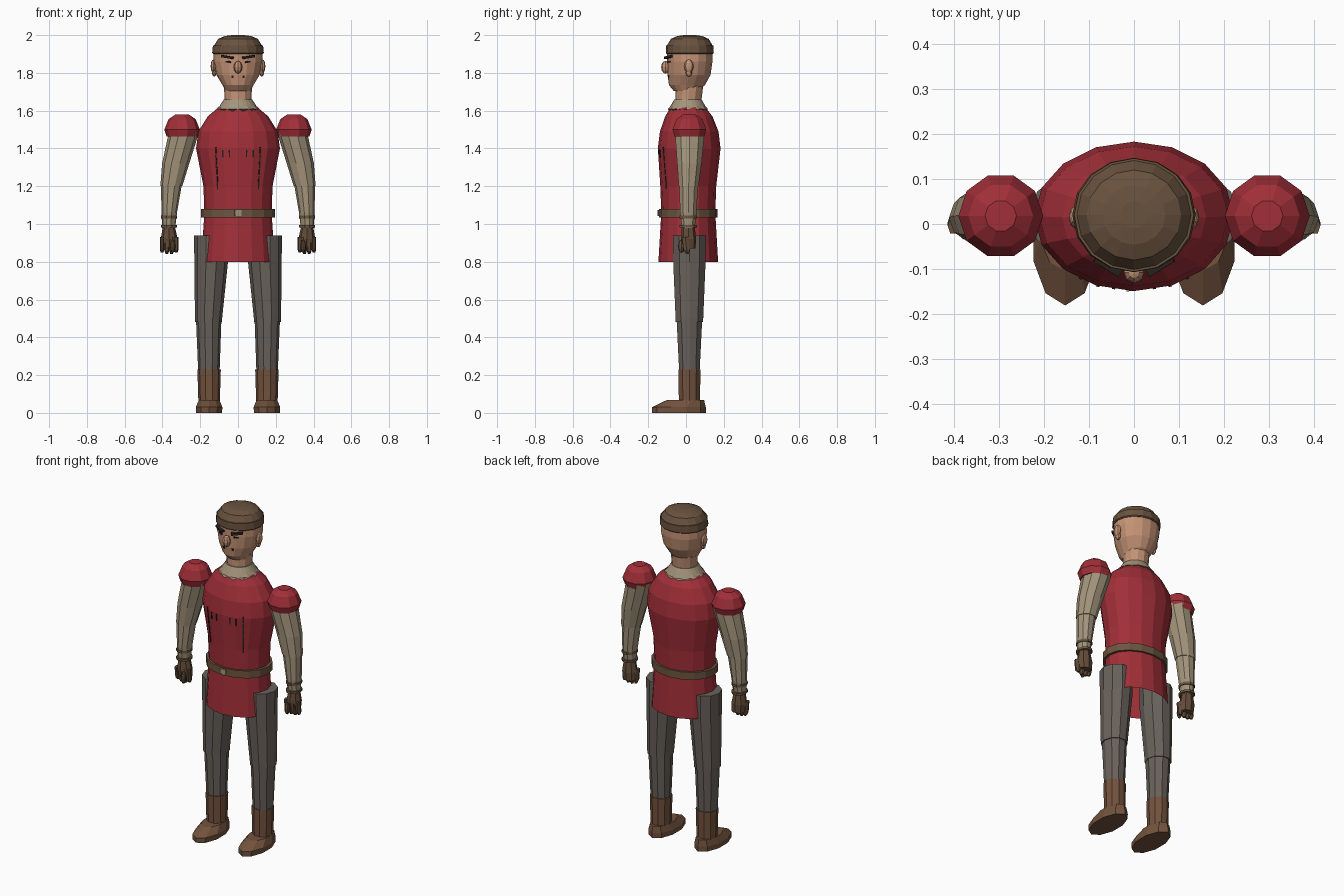
import bpy
import bmesh
from math import sin, cos, pi, radians
from mathutils import Vector, Quaternion
from mathutils.bvhtree import BVHTree

default_cube = bpy.data.objects.get("Cube")
if default_cube:
    bpy.data.objects.remove(default_cube, do_unlink=True)


def make_material(name, red, green, blue):
    material = bpy.data.materials.new(name)
    material.use_nodes = True
    colour = (red, green, blue, 1)
    material.diffuse_color = colour
    material.node_tree.nodes["Principled BSDF"].inputs["Base Color"].default_value = colour
    return material


tunic_red = make_material("tunic red", .36, .028, .04)
linen = make_material("linen", .37, .30, .20)
skin = make_material("skin", .55, .29, .18)
trouser_grey = make_material("trouser grey", .14, .12, .105)
boot_brown = make_material("boot brown", .17, .085, .047)
hair_brown = make_material("hair brown", .14, .084, .048)
belt_brown = make_material("belt brown", .15, .09, .05)
glove_brown = make_material("glove brown", .13, .075, .042)
dark = make_material("dark thread", .02, .016, .012)


def add_object(name, shape, material):
    mesh = bpy.data.meshes.new(name)
    bmesh.ops.recalc_face_normals(shape, faces=shape.faces)
    shape.to_mesh(mesh)
    shape.free()
    mesh.materials.append(material)
    thing = bpy.data.objects.new(name, mesh)
    bpy.context.collection.objects.link(thing)
    return thing


def loft(name, material, rings, sides=10, start=0, open_bottom=False, scallop=0):
    """Skin a stack of ellipses given as (z, centre x, centre y, radius x, radius y)."""
    shape = bmesh.new()
    loops = []
    for level, (z, cx, cy, rx, ry) in enumerate(rings):
        loop = []
        for i in range(sides):
            angle = start + 2 * pi * i / sides
            drop = scallop * (i % 2) if level == 0 else 0
            loop.append(shape.verts.new((cx + rx * cos(angle), cy + ry * sin(angle), z - drop)))
        loops.append(loop)
    for low, high in zip(loops, loops[1:]):
        for i in range(sides):
            j = (i + 1) % sides
            shape.faces.new((low[i], low[j], high[j], high[i]))
    if not open_bottom:
        shape.faces.new(loops[0][::-1])
    shape.faces.new(loops[-1])
    return add_object(name, shape, material)


def ball(name, material, centre, radii):
    shape = bmesh.new()
    bmesh.ops.create_uvsphere(shape, u_segments=8, v_segments=6, radius=1)
    bmesh.ops.scale(shape, vec=radii, verts=shape.verts)
    bmesh.ops.translate(shape, vec=centre, verts=shape.verts)
    return add_object(name, shape, material)


def surface_of(thing):
    mesh = thing.data
    return BVHTree.FromPolygons([v.co for v in mesh.vertices], [p.vertices for p in mesh.polygons])


def plate(name, material, surface, x, z, width, height, roll=0, depth=.009):
    """Lay a thin plate on the front of a surface."""
    point, normal, _, _ = surface.ray_cast(Vector((x, -1, z)), Vector((0, 1, 0)))
    shape = bmesh.new()
    bmesh.ops.create_cube(shape, size=1)
    bmesh.ops.scale(shape, vec=(width, depth, height), verts=shape.verts)
    thing = add_object(name, shape, material)
    thing.rotation_mode = 'QUATERNION'
    turn = Quaternion((0, 1, 0), radians(roll))
    thing.rotation_quaternion = normal.to_track_quat('-Y', 'Z') @ turn
    thing.location = point
    return thing


# Tunic with open skirt, belt and buckle
tunic = loft("tunic", tunic_red, [
    (.80, 0, .012, .195, .158),
    (1.06, 0, .012, .178, .143),
    (1.2, 0, .012, .183, .148),
    (1.4, 0, .017, .222, .166),
    (1.49, 0, .017, .21, .155),
    (1.57, 0, .015, .16, .125),
    (1.62, 0, .01, .1, .09)], sides=16, open_bottom=True)
belt = loft("belt", belt_brown, [
    (1.035, 0, .012, .195, .155),
    (1.08, 0, .012, .195, .155)], sides=16)
plate("belt_buckle", linen, surface_of(belt), 0, 1.058, .034, .03)

# Scalloped collar, neck and head
loft("collar", linen, [
    (1.61, 0, .01, .115, .105),
    (1.625, 0, .01, .097, .092),
    (1.66, 0, .01, .075, .072)], sides=24, scallop=.014)
loft("neck", skin, [
    (1.62, 0, .01, .07, .067),
    (1.76, 0, .02, .075, .075)], sides=12)
head = loft("head", skin, [
    (1.705, 0, .0, .066, .065),
    (1.735, 0, .005, .082, .095),
    (1.79, 0, .016, .115, .114),
    (1.86, 0, .02, .131, .12),
    (1.93, 0, .02, .128, .12)], sides=16)

# Cropped hair with a rim
loft("hair_rim", hair_brown, [
    (1.90, 0, .02, .132, .122),
    (1.905, 0, .02, .137, .127),
    (1.945, 0, .02, .133, .126)], sides=16)
loft("hair_cap", hair_brown, [
    (1.94, 0, .02, .13, .124),
    (1.98, 0, .02, .105, .1),
    (1.995, 0, .02, .07, .066),
    (2, 0, .02, .03, .03)], sides=16)

# Face
face = surface_of(head)
ball("nose", skin, (0, -.108, 1.83), (.023, .024, .034))
for side, label in ((1, "left"), (-1, "right")):
    plate(label + "_eyebrow", dark, face, side * .055, 1.884, .065, .012, -side * 8, .03)
    plate(label + "_eye", dark, face, side * .052, 1.858, .03, .008, -side * 4)
    plate(label + "_mouth_corner", dark, face, side * .028, 1.78, .01, .012)
    ball(label + "_ear", skin, (side * .131, .015, 1.835), (.014, .025, .036))
    ball(label + "_ear_lobe", skin, (side * .126, .015, 1.802), (.012, .017, .022))

# Chest seams: a broken line on each side and short pleats between
chest = surface_of(tunic)
for side, label in ((1, "left"), (-1, "right")):
    for i in range(6):
        plate(label + "_seam_stitch", dark, chest, side * (.118 - .002 * i),
              1.39 - .038 * i, .007, .034, 0, .006)
    for x in (.045, .08):
        plate(label + "_pleat", dark, chest, side * x, 1.372, .007, .04, 0, .006)

for side, label in ((1, "left"), (-1, "right")):
    # Shoulder puff and sleeve
    x = side * .296
    loft(label + "_shoulder_puff", tunic_red, [
        (1.462, x, .018, .082, .082),
        (1.50, x, .018, .094, .094),
        (1.555, x, .018, .072, .072),
        (1.58, x, .018, .035, .035)])
    loft(label + "_upper_sleeve", linen, [
        (1.2, side * .353, .014, .058, .055),
        (1.32, side * .33, .018, .072, .068),
        (1.49, side * .285, .02, .08, .083)])
    loft(label + "_lower_sleeve", linen, [
        (.98, side * .367, .012, .035, .036),
        (1.06, side * .364, .012, .041, .046),
        (1.205, side * .353, .014, .055, .052)])
    for z in (.988, 1.037):
        loft(label + "_cuff", belt_brown, [
            (z - .007, side * .365, .012, .043, .049),
            (z + .007, side * .365, .012, .043, .049)])

    # Gloved hand with curled fingers and thumb
    loft(label + "_palm", glove_brown, [
        (.87, side * .362, .02, .04, .03),
        (.92, side * .364, .014, .045, .04),
        (.985, side * .366, .012, .032, .034)], sides=8)
    for i in range(4):
        x = side * (.327 + .025 * i)
        tip = .85 - .008 * (i in (1, 2))
        loft(label + "_finger", glove_brown, [
            (tip, x, .008, .007, .01),
            (tip + .015, x, .004, .012, .02),
            (.93, x, -.004, .012, .02)], sides=6)
    ball(label + "_thumb", glove_brown, (side * .345, -.025, .882), (.014, .017, .035))

    # Trouser leg
    loft(label + "_thigh", trouser_grey, [
        (.48, side * .156, .018, .071, .076),
        (.50, side * .156, .018, .072, .077),
        (.80, side * .142, .018, .089, .09),
        (.94, side * .141, .018, .092, .092)])
    loft(label + "_shin", trouser_grey, [
        (.2, side * .154, .018, .056, .056),
        (.49, side * .155, .018, .067, .071)])

    # Boot
    x = side * .153
    loft(label + "_boot_shaft", boot_brown, [
        (.03, x, .018, .056, .058),
        (.23, x, .018, .062, .062)])
    loft(label + "_boot_foot", boot_brown, [
        (0, x, -.038, .072, .143),
        (.03, x, -.038, .074, .143),
        (.067, x, -.004, .058, .1)], start=-pi / 2)
